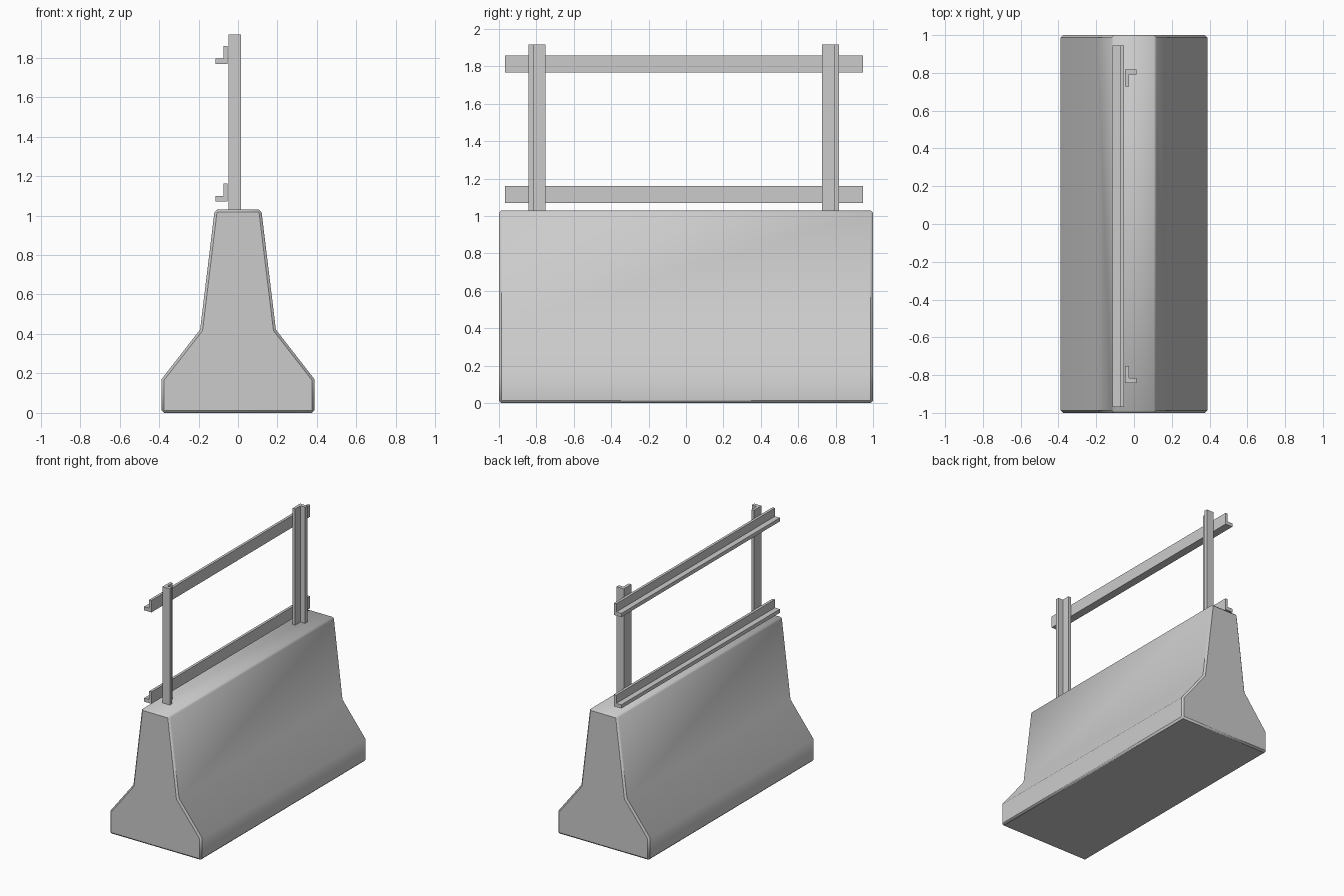
import bpy
import bmesh
from math import radians
from mathutils import Vector

if "Cube" in bpy.data.objects:
    bpy.data.objects.remove(bpy.data.objects["Cube"])


def extrude_profile(name, points, direction):
    """Make a closed prism from a planar outline and an extrusion vector."""
    bm = bmesh.new()
    face = bm.faces.new([bm.verts.new(p) for p in points])
    new = bmesh.ops.extrude_face_region(bm, geom=[face])["geom"]
    bmesh.ops.translate(bm, vec=Vector(direction),
                        verts=[v for v in new if isinstance(v, bmesh.types.BMVert)])
    bmesh.ops.recalc_face_normals(bm, faces=bm.faces)
    mesh = bpy.data.meshes.new(name)
    bm.to_mesh(mesh)
    bm.free()
    obj = bpy.data.objects.new(name, mesh)
    bpy.context.collection.objects.link(obj)
    return obj


def angle_section(w, h, tw, th):
    """L-shaped outline: wide leg w (thickness th), tall leg h (thickness tw)."""
    return [(0, 0), (w, 0), (w, th), (tw, th), (tw, h), (0, h)]


# Concrete barrier: stepped profile with chamfered ends, top and base
half = [(0.388, 0.0), (0.388, 0.17), (0.192, 0.422), (0.118, 1.03)]
outline = half + [(-x, z) for x, z in reversed(half)]
barrier = extrude_profile("concrete_barrier", [(x, -1, z) for x, z in outline], (0, 2, 0))
bevel = barrier.modifiers.new("chamfer", "BEVEL")
bevel.width = 0.013
bevel.segments = 1
bevel.limit_method = "ANGLE"
bevel.angle_limit = radians(60)
bpy.context.view_layer.objects.active = barrier
barrier.select_set(True)
bpy.ops.object.modifier_apply(modifier="chamfer")
bpy.ops.object.shade_smooth_by_angle(angle=radians(42))

# Upright angle-iron posts, mirrored about the middle of the railing
MID = -0.012
for side, label in ((-1, "front"), (1, "back")):
    section = angle_section(0.062, 0.091, 0.022, 0.028)
    pts = [(-0.048 + a, MID + side * (0.831 - b), 1.03) for a, b in section]
    extrude_profile(label + "_post", pts, (0, 0, 0.888))

# Horizontal angle-iron rails on the left face of the posts
for z, label in ((1.07, "lower"), (1.768, "upper")):
    section = angle_section(0.062, 0.091, 0.02, 0.028)
    pts = [(-0.053 - a, MID - 0.957, z + b) for a, b in section]
    extrude_profile(label + "_rail", pts, (0, 1.914, 0))
